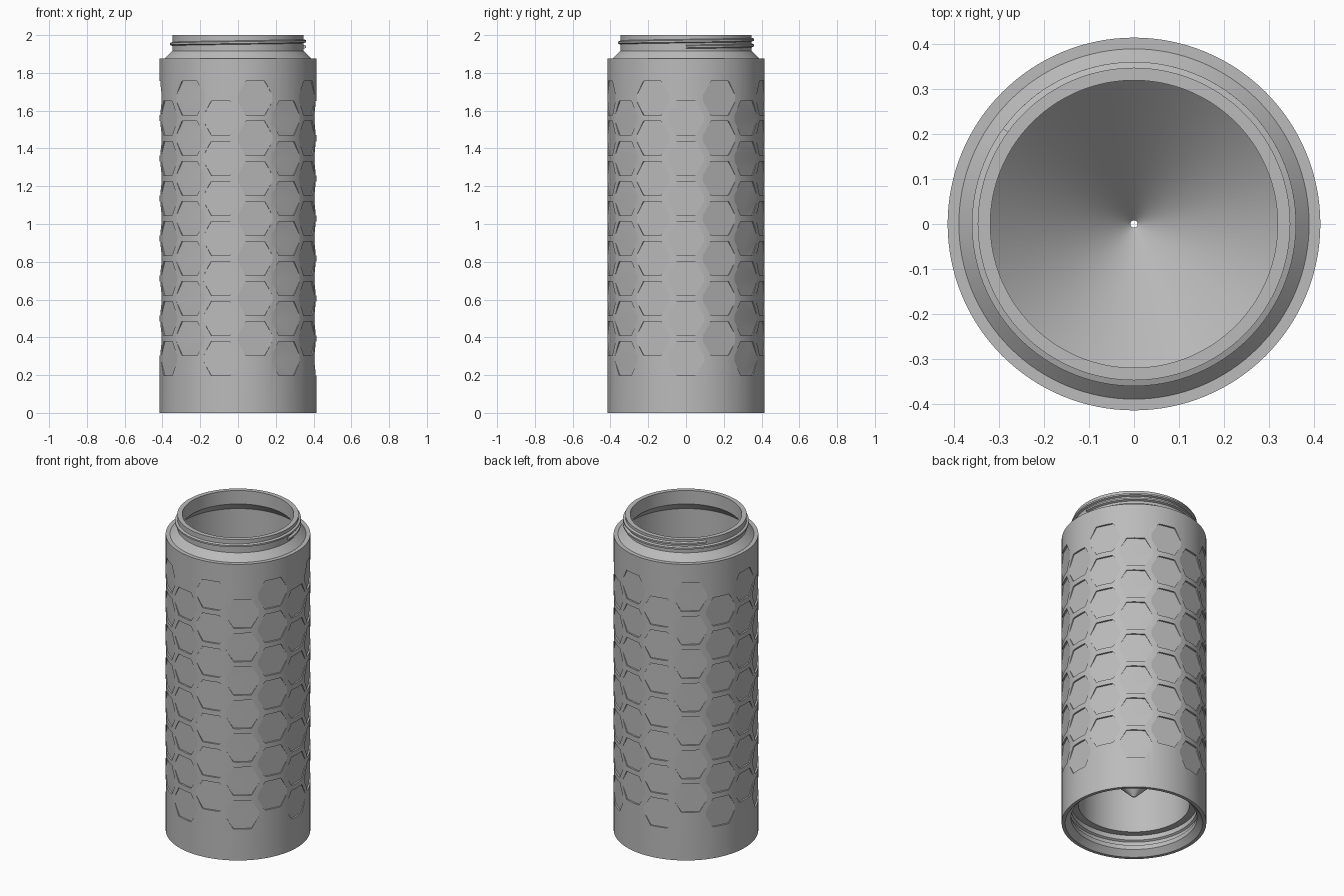
import bpy, bmesh, math
from mathutils import Matrix, Vector

cube = bpy.data.objects.get("Cube")
if cube:
    bpy.data.objects.remove(cube, do_unlink=True)

grey = bpy.data.materials.new("mid_grey")
grey.use_nodes = True
colour = (0.5, 0.5, 0.5, 1)
grey.diffuse_color = colour
grey.node_tree.nodes["Principled BSDF"].inputs["Base Color"].default_value = colour


def make_object(name, bm):
    bmesh.ops.recalc_face_normals(bm, faces=bm.faces)
    mesh = bpy.data.meshes.new(name)
    bm.to_mesh(mesh)
    bm.free()
    mesh.materials.append(grey)
    obj = bpy.data.objects.new(name, mesh)
    bpy.context.collection.objects.link(obj)
    return obj


def select_only(obj):
    bpy.ops.object.select_all(action='DESELECT')
    obj.select_set(True)
    bpy.context.view_layer.objects.active = obj


def smooth(obj, degrees):
    select_only(obj)
    bpy.ops.object.shade_smooth_by_angle(angle=math.radians(degrees))


def lathe(name, profile, steps=128):
    """Turn a closed (radius, height) outline around z."""
    bm = bmesh.new()
    verts = [bm.verts.new((r, 0, z)) for r, z in profile]
    edges = [bm.edges.new((v, verts[i - 1])) for i, v in enumerate(verts)]
    bmesh.ops.spin(bm, geom=verts + edges, cent=(0, 0, 0), axis=(0, 0, 1),
                   angle=math.tau, steps=steps, use_merge=True)
    bmesh.ops.remove_doubles(bm, verts=bm.verts, dist=0.00005)
    return make_object(name, bm)


def helix(name, section, start_z, pitch, turns, steps=160):
    """Sweep a (radius, height) section along a helix with blunt ends."""
    bm = bmesh.new()
    rings = []
    for i in range(steps + 1):
        t = turns * i / steps
        a = t * math.tau
        rings.append([bm.verts.new((r * math.cos(a), r * math.sin(a),
                                    start_z + z + pitch * t)) for r, z in section])
    for lower, upper in zip(rings, rings[1:]):
        for k in range(len(section)):
            bm.faces.new((lower[k - 1], lower[k], upper[k], upper[k - 1]))
    bm.faces.new(rings[0])
    bm.faces.new(rings[-1])
    return make_object(name, bm)


# Hollow body: outer wall, shoulder, neck, chamber, funnel floor, base socket
body = lathe("body", [
    (0.415, 0), (0.415, 1.875),                               # outer wall
    (0.39, 1.875), (0.348, 1.917), (0.348, 2), (0.32, 2),     # shoulder, neck
    (0.32, 1.915), (0.375, 1.86), (0.375, 0.577),             # chamber
    (0.008, 0.21), (0.008, 0.17), (0.32, 0.482),              # funnel
    (0.32, 0.125), (0.362, 0.125),                            # socket seat
    (0.362, 0.095), (0.374, 0.088), (0.374, 0.068), (0.362, 0.061),
    (0.362, 0.033), (0.395, 0)])

# Flat hexagonal pockets in staggered columns
COLUMNS, ROWS, PITCH = 14, 7, 0.212
bm = bmesh.new()
for column in range(COLUMNS):
    turn = Matrix.Rotation(math.tau * column / COLUMNS, 4, 'Z')
    for row in range(ROWS):
        z = 0.288 + PITCH * (row + 0.5 * (column % 2))
        place = (turn @ Matrix.Translation(Vector((0.454, 0, z)))
                 @ Matrix.Rotation(math.pi / 2, 4, 'Y')
                 @ Matrix.Rotation(math.pi / 2, 4, 'Z'))
        bmesh.ops.create_cone(bm, cap_ends=True, segments=6, radius1=0.104,
                              radius2=0.104, depth=0.1, matrix=place)
# Set the hexagons with level top and bottom edges
first = [v for v in bm.verts][:12]
if max(v.co.z for v in first) - min(v.co.z for v in first) > 0.19:
    for column in range(COLUMNS):
        angle = math.tau * column / COLUMNS
        axis = Vector((math.cos(angle), math.sin(angle), 0))
        for row in range(ROWS):
            z = 0.288 + PITCH * (row + 0.5 * (column % 2))
            start = (column * ROWS + row) * 12
            bm.verts.ensure_lookup_table()
            bmesh.ops.rotate(bm, verts=bm.verts[start:start + 12], cent=axis * 0.45 + Vector((0, 0, z)),
                             matrix=Matrix.Rotation(math.pi / 6, 3, axis))
cutter = make_object("pocket_cutter", bm)
cutter.hide_render = True

select_only(body)
cut = body.modifiers.new("pockets", 'BOOLEAN')
cut.operation = 'DIFFERENCE'
cut.solver = 'EXACT'
cut.object = cutter
bpy.ops.object.modifier_apply(modifier=cut.name)
bpy.data.objects.remove(cutter, do_unlink=True)
smooth(body, 12)

# Raised screw thread on the neck
thread = helix("neck_thread", [(0.345, -0.011), (0.361, -0.005),
                               (0.361, 0.005), (0.345, 0.011)],
               start_z=1.938, pitch=0.03, turns=1.4)
smooth(thread, 25)
